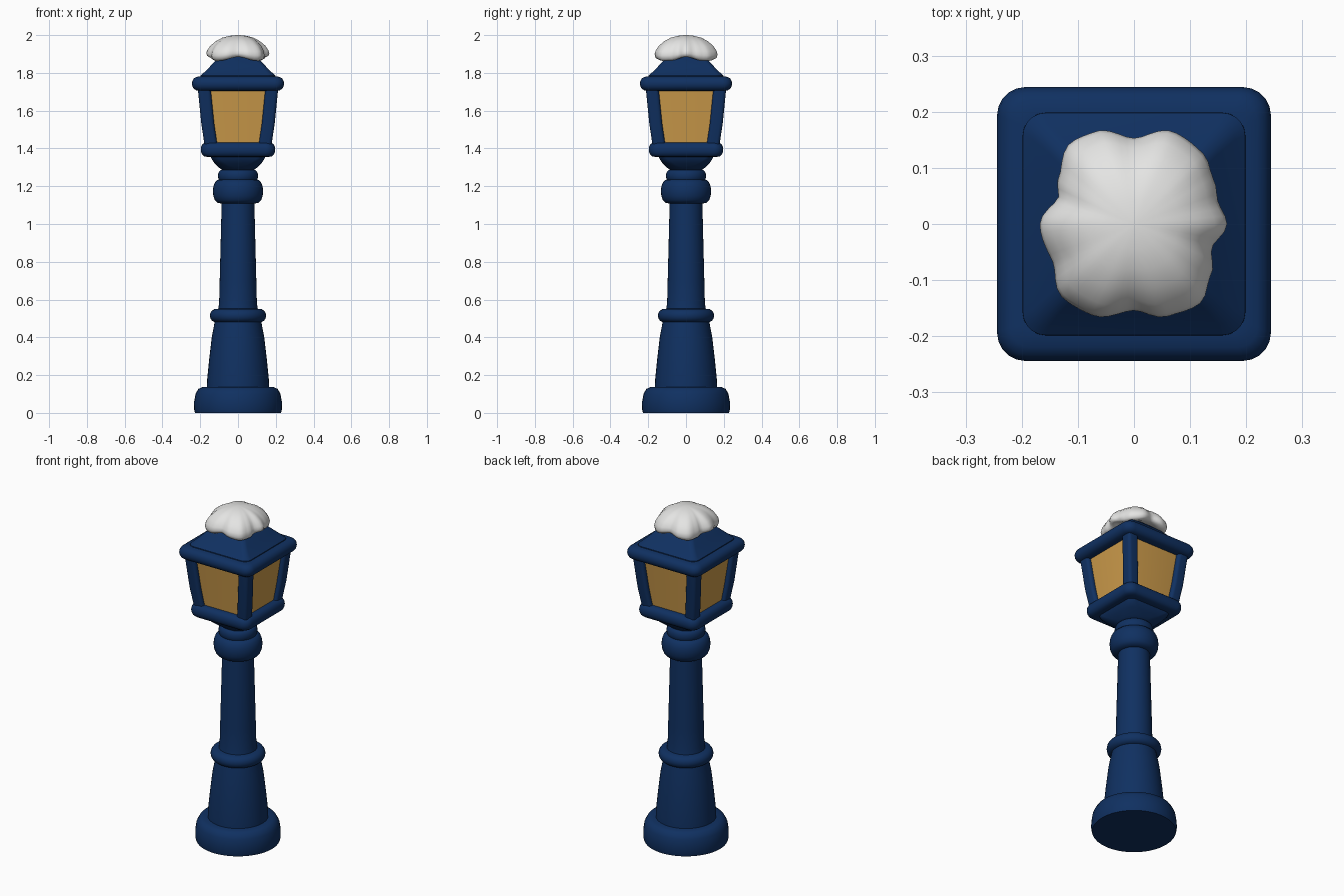
import bpy, bmesh, math
from mathutils import Vector

cube = bpy.data.objects.get("Cube")
if cube:
    bpy.data.objects.remove(cube, do_unlink=True)


def material(name, r, g, b):
    m = bpy.data.materials.new(name)
    m.use_nodes = True
    m.diffuse_color = (r, g, b, 1)
    m.node_tree.nodes["Principled BSDF"].inputs["Base Color"].default_value = (r, g, b, 1)
    return m


NAVY = material("navy paint", 0.005, 0.03, 0.12)
AMBER = material("amber glass", 0.61, 0.33, 0.07)
SNOW = material("snow white", 0.78, 0.78, 0.77)


def loft(name, rings, mat, angle=40):
    """Skin a stack of equal-length rings and cap both ends."""
    bm = bmesh.new()
    loops = [[bm.verts.new(p) for p in ring] for ring in rings]
    n = len(loops[0])
    for a, b in zip(loops, loops[1:]):
        for i in range(n):
            j = (i + 1) % n
            bm.faces.new((a[i], a[j], b[j], b[i]))
    bm.faces.new(loops[0][::-1])
    bm.faces.new(loops[-1])
    bmesh.ops.recalc_face_normals(bm, faces=bm.faces)
    mesh = bpy.data.meshes.new(name)
    bm.to_mesh(mesh)
    bm.free()
    mesh.materials.append(mat)
    ob = bpy.data.objects.new(name, mesh)
    bpy.context.collection.objects.link(ob)
    bpy.context.view_layer.objects.active = ob
    bpy.ops.object.select_all(action='DESELECT')
    ob.select_set(True)
    bpy.ops.object.shade_smooth_by_angle(angle=math.radians(angle))
    return ob


def circle(r, z, n=36):
    return [(r * math.cos(math.tau * i / n), r * math.sin(math.tau * i / n), z) for i in range(n)]


def square(half, corner, z, cx=0, cy=0, steps=5):
    """Rounded square ring."""
    pts = []
    for q in range(4):
        mid = math.pi / 4 + q * math.pi / 2
        k = half - corner
        ox, oy = math.copysign(k, math.cos(mid)), math.copysign(k, math.sin(mid))
        for s in range(steps + 1):
            a = q * math.pi / 2 + s / steps * math.pi / 2
            pts.append((cx + ox + corner * math.cos(a), cy + oy + corner * math.sin(a), z))
    return pts


def lathe(name, profile):
    return loft(name, [circle(r, z) for r, z in profile], NAVY)


def bulge(inner, outer, z0, z1, steps=8):
    """Rounded moulding profile from z0 up to z1."""
    out = []
    for i in range(steps + 1):
        a = math.pi * i / steps
        out.append((inner + (outer - inner) * math.sin(a) ** 0.7,
                    (z0 + z1) / 2 - (z1 - z0) / 2 * math.cos(a)))
    return out


# Round post
lathe("base", [(0.228, 0), (0.233, 0.02), (0.232, 0.06), (0.225, 0.1),
               (0.21, 0.127), (0.19, 0.136), (0.15, 0.138)])
lathe("lower_column", [(0.165, 0.12), (0.164, 0.17), (0.153, 0.28), (0.139, 0.4), (0.12, 0.5)])
lathe("column_ring", bulge(0.1, 0.149, 0.478, 0.552))
lathe("shaft", [(0.108, 0.53), (0.1, 0.58), (0.097, 0.7), (0.086, 1.13)])
lathe("collar", bulge(0.085, 0.133, 1.108, 1.238))
lathe("neck", [(0.085, 1.2), (0.08, 1.31)])
lathe("neck_ring", bulge(0.078, 0.106, 1.222, 1.288))

# Square lantern
loft("lantern_cup", [square(h, c, z) for h, c, z in (
    (0.07, 0.069, 1.275), (0.1, 0.08, 1.298), (0.125, 0.06, 1.322),
    (0.14, 0.04, 1.345), (0.148, 0.03, 1.37))], NAVY)


def frame(name, inner, outer, z0, z1):
    return loft(name, [square(h, 0.05 - (outer - h) * 0.6, z)
                       for h, z in bulge(inner, outer, z0, z1)], NAVY)


frame("lower_frame", 0.16, 0.197, 1.355, 1.432)
frame("upper_frame", 0.195, 0.244, 1.704, 1.782)
loft("lantern_glass", [square(0.155, 0.01, 1.41), square(0.19, 0.01, 1.73)], AMBER)

# Leaning corner bars
for sx, side in ((-1, "right"), (1, "left")):
    for sy, end in ((-1, "front"), (1, "back")):
        rings = [square(0.034, 0.018, z, sx * c, sy * c)
                 for c, z in ((0.142, 1.41), (0.16, 1.53), (0.18, 1.73))]
        loft(f"corner_bar_{end}_{side}", rings, NAVY)

# Roof
loft("roof", [square(h, c, z) for h, c, z in (
    (0.2, 0.045, 1.765), (0.198, 0.04, 1.786), (0.18, 0.03, 1.802), (0.148, 0.025, 1.834),
    (0.115, 0.025, 1.87), (0.07, 0.02, 1.91), (0.03, 0.01, 1.94))], NAVY)

# Snow cap: scalloped outline as (degrees, radius)
OUTLINE = [(0, .166), (15, .155), (30, .163), (45, .176), (67, .179), (90, .153), (113, .179),
           (128, .184), (150, .157), (160, .143), (180, .168), (205, .16), (225, .183),
           (245, .179), (270, .154), (290, .175), (310, .184), (326, .165), (343, .145), (360, .166)]


def snow_radius(deg):
    for (a, ra), (b, rb) in zip(OUTLINE, OUTLINE[1:]):
        if a <= deg <= b:
            t = (deg - a) / (b - a)
            return ra + (rb - ra) * t * t * (3 - 2 * t)


def snow_ring(scale, z, lift=0, wave=1):
    ring = []
    for i in range(72):
        deg = i * 5
        a = math.radians(deg)
        r = scale * (0.166 + (snow_radius(deg) - 0.166) * wave)
        ring.append(Vector((r * math.cos(a), r * math.sin(a),
                            z + lift * abs(math.cos(2 * a)) ** 3)))
    return ring


loft("snow_cap", [
    snow_ring(0.5, 1.895), snow_ring(0.72, 1.872, 0.016), snow_ring(0.88, 1.864, 0.02),
    snow_ring(0.97, 1.872, 0.018), snow_ring(1.0, 1.892, 0.012), snow_ring(0.97, 1.914, 0.006),
    snow_ring(0.87, 1.942, 0.002, 0.9), snow_ring(0.7, 1.968, 0, 0.7), snow_ring(0.5, 1.986, 0, 0.5),
    snow_ring(0.27, 1.996, 0, 0.3), snow_ring(0.06, 2.0, 0, 0)], SNOW, 60)
